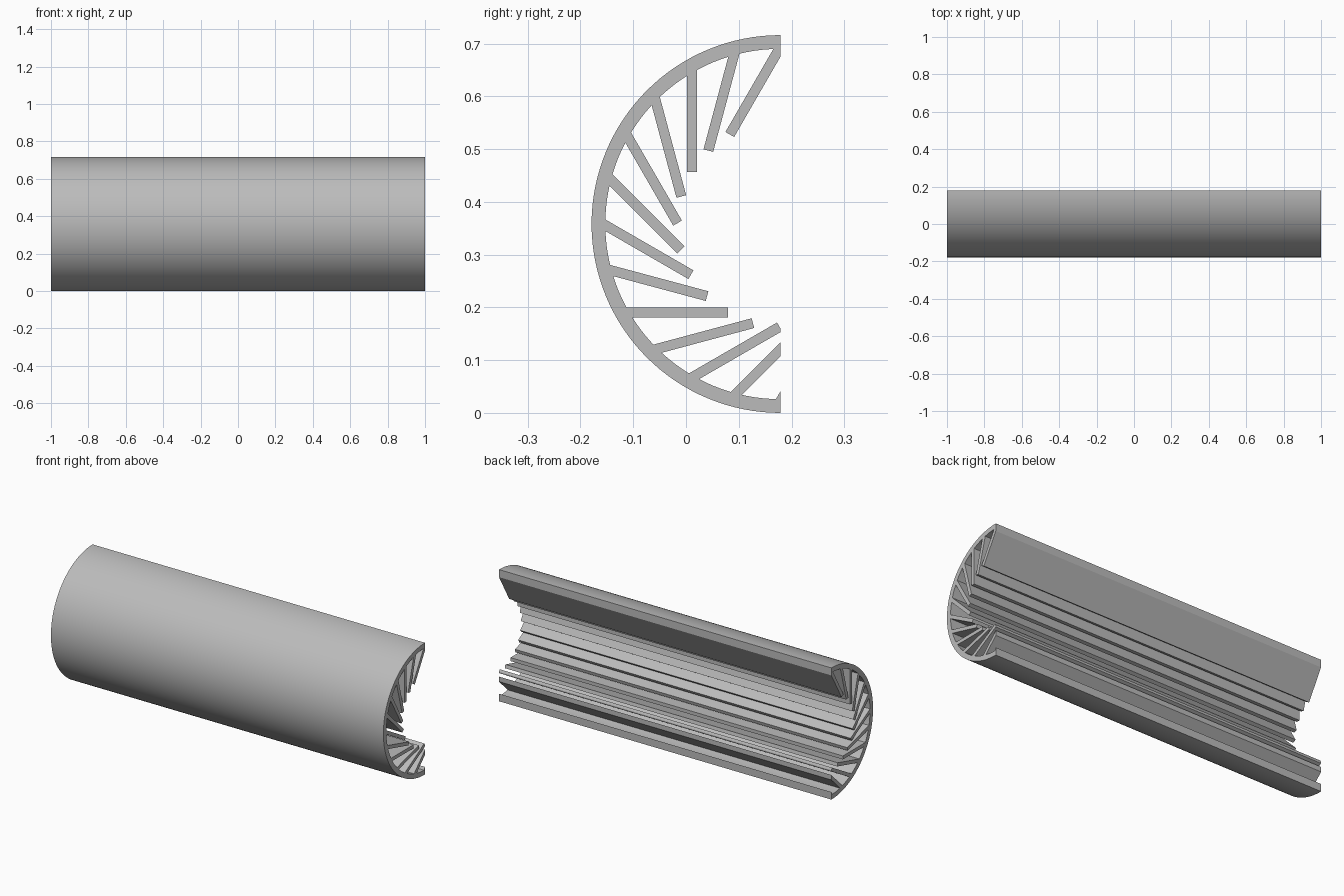
import bpy, bmesh, math
from mathutils import Matrix, Vector

cube = bpy.data.objects.get("Cube")
if cube:
    bpy.data.objects.remove(cube)

OUTER, INNER = 0.358, 0.332      # shell radii
AXIS = Vector((0, OUTER / 2, OUTER))  # centre line of the half tube
HALF_LEN = 1.0

grey = bpy.data.materials.new("plain grey")
grey.use_nodes = True
colour = (0.5, 0.5, 0.5, 1)
grey.diffuse_color = colour
grey.node_tree.nodes["Principled BSDF"].inputs["Base Color"].default_value = colour


def extrude_profile(name, profile, angle=0.0):
    """Extrude a closed (y, z) outline along x, turn it, trim at the open back."""
    bm = bmesh.new()
    face = bm.faces.new([bm.verts.new((-HALF_LEN, y, z)) for y, z in profile])
    ext = bmesh.ops.extrude_face_region(bm, geom=[face])
    moved = [v for v in ext["geom"] if isinstance(v, bmesh.types.BMVert)]
    bmesh.ops.translate(bm, verts=moved, vec=(2 * HALF_LEN, 0, 0))
    bmesh.ops.rotate(bm, verts=bm.verts, cent=(0, 0, 0),
                     matrix=Matrix.Rotation(angle, 3, 'X'))
    cut = bmesh.ops.bisect_plane(bm, geom=bm.verts[:] + bm.edges[:] + bm.faces[:],
                                 dist=1e-5, plane_co=(0, 0, 0), plane_no=(0, 1, 0),
                                 clear_outer=True)
    edges = [e for e in cut["geom_cut"] if isinstance(e, bmesh.types.BMEdge) and e.is_boundary]
    if edges:
        bmesh.ops.holes_fill(bm, edges=edges)
    bmesh.ops.translate(bm, verts=bm.verts, vec=AXIS)
    bmesh.ops.recalc_face_normals(bm, faces=bm.faces)
    mesh = bpy.data.meshes.new(name)
    bm.to_mesh(mesh)
    bm.free()
    mesh.materials.append(grey)
    obj = bpy.data.objects.new(name, mesh)
    bpy.context.collection.objects.link(obj)
    return obj


# Half-round shell
STEPS = 64
arc = [math.pi / 2 + math.pi * i / STEPS for i in range(STEPS + 1)]
ring = [(OUTER * math.cos(a), OUTER * math.sin(a)) for a in arc]
ring += [(INNER * math.cos(a), INNER * math.sin(a)) for a in reversed(arc)]
shell = extrude_profile("half_round_shell", ring)
bpy.ops.object.select_all(action='DESELECT')
shell.select_set(True)
bpy.context.view_layer.objects.active = shell
bpy.ops.object.shade_smooth_by_angle(angle=math.radians(30))

# Slanted inner fins, one every 15 degrees, reaching just into the shell
FIN_Y, FIN_HALF, FIN_TIP = -0.168, 0.0095, 0.099
sides = (FIN_Y - FIN_HALF, FIN_Y + FIN_HALF)
reach = [math.sqrt((INNER + 0.001) ** 2 - y * y) for y in sides]
fin = [(sides[0], FIN_TIP), (sides[1], FIN_TIP), (sides[1], reach[1]), (sides[0], reach[0])]
for i, degrees in enumerate(range(-30, 151, 15)):
    extrude_profile(f"inner_fin_{i + 1}", fin, math.radians(degrees))
